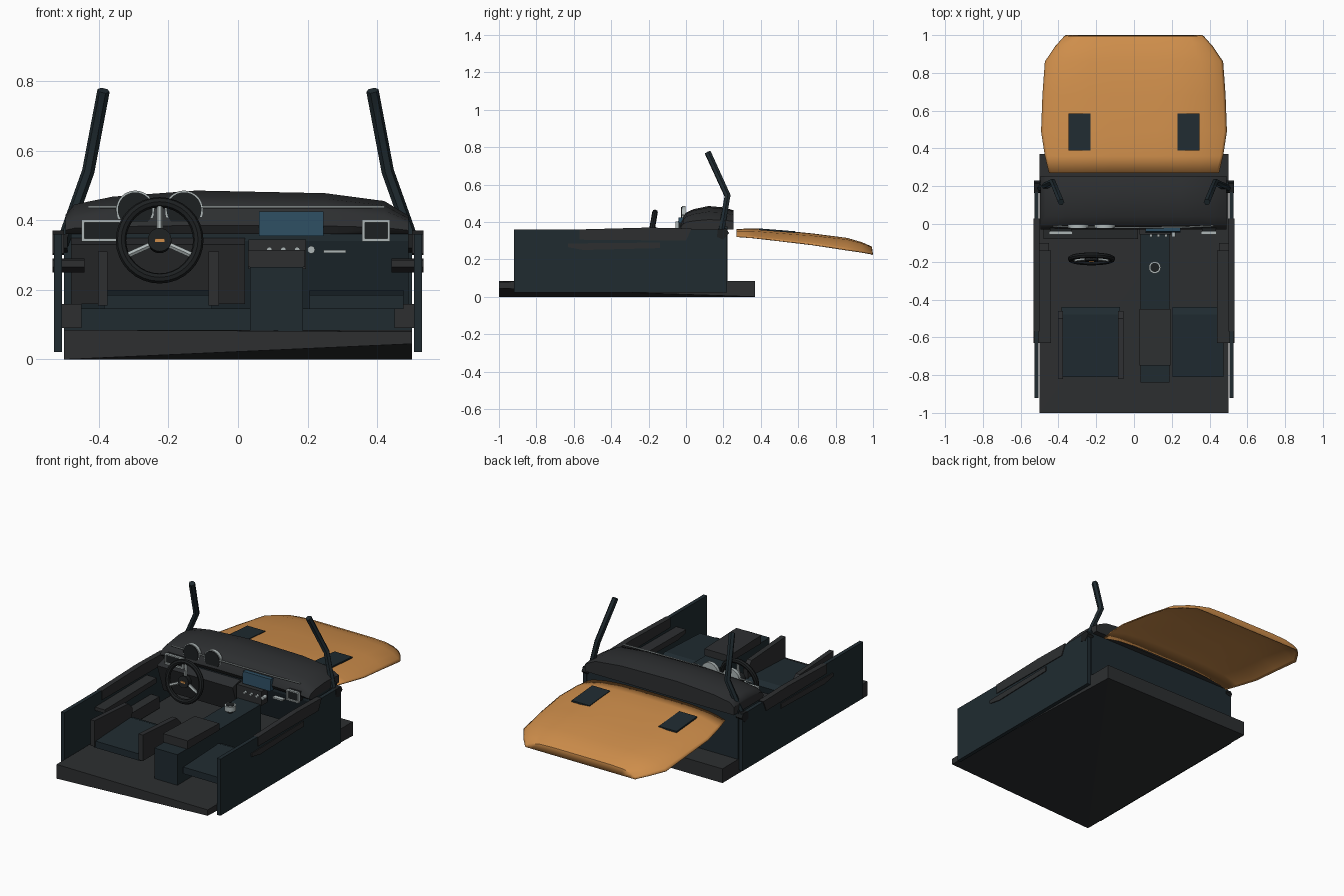
import bpy, math
from mathutils import Vector

if "Cube" in bpy.data.objects:
    bpy.data.objects.remove(bpy.data.objects["Cube"])


def material(name, r, g, b):
    m = bpy.data.materials.new(name)
    m.diffuse_color = (r, g, b, 1)
    m.use_nodes = True
    m.node_tree.nodes["Principled BSDF"].inputs["Base Color"].default_value = m.diffuse_color
    return m


GRAY = material("charcoal", .026, .028, .03)
SLATE = material("slate", .014, .024, .03)
BLACK = material("black", .012, .014, .015)
SILVER = material("silver", .42, .47, .47)
ORANGE = material("orange", .62, .27, .07)
BLUE = material("screen_blue", .026, .075, .12)


def mesh(name, verts, faces, mat, smooth=None):
    me = bpy.data.meshes.new(name)
    me.from_pydata([tuple(v) for v in verts], [], faces)
    ob = bpy.data.objects.new(name, me)
    bpy.context.collection.objects.link(ob)
    me.materials.append(mat)
    if smooth:
        finish(ob, smooth)
    return ob


def finish(ob, angle=40):
    bpy.ops.object.select_all(action='DESELECT')
    ob.select_set(True)
    bpy.context.view_layer.objects.active = ob
    bpy.ops.object.shade_smooth_by_angle(angle=math.radians(angle))


def prism(name, profile, x0, x1, mat):
    """Extrude a (y, z) profile along x."""
    n = len(profile)
    v = [(x, y, z) for x in (x0, x1) for y, z in profile]
    f = [tuple(range(n))[::-1], tuple(range(n, 2 * n))]
    f += [(i, (i + 1) % n, n + (i + 1) % n, n + i) for i in range(n)]
    if x1 < x0:
        f = [q[::-1] for q in f]
    return mesh(name, v, f, mat)


def box(name, x, y, z, mat):
    return prism(name, [(y[0], z[0]), (y[1], z[0]), (y[1], z[1]), (y[0], z[1])], x[0], x[1], mat)


def tube(name, pts, r, mat, cyclic=False, res=1):
    cu = bpy.data.curves.new(name, 'CURVE')
    cu.dimensions = '3D'
    cu.bevel_depth, cu.bevel_resolution, cu.use_fill_caps = r, res, True
    s = cu.splines.new('POLY')
    s.points.add(len(pts) - 1)
    for p, c in zip(s.points, pts):
        p.co = (*c, 1)
    s.use_cyclic_u = cyclic
    ob = bpy.data.objects.new(name, cu)
    bpy.context.collection.objects.link(ob)
    cu.materials.append(mat)
    bpy.ops.object.select_all(action='DESELECT')
    ob.select_set(True)
    bpy.context.view_layer.objects.active = ob
    bpy.ops.object.convert(target='MESH')
    finish(bpy.context.object)
    return bpy.context.object


def disc(name, a, b, r, mat, n=24):
    a, b = Vector(a), Vector(b)
    bpy.ops.mesh.primitive_cylinder_add(vertices=n, radius=r, depth=(b - a).length, location=(a + b) / 2)
    ob = bpy.context.object
    ob.name = name
    ob.rotation_euler = (b - a).to_track_quat('Z', 'Y').to_euler()
    ob.data.materials.append(mat)
    finish(ob)
    return ob


# floor slab, its underside folded up toward the front right corner
mesh("floor", [(-.5, -1, 0), (.5, -1, .045), (.5, .37, 0), (-.5, .37, 0),
               (-.5, -1, .085), (.5, -1, .08), (.5, .37, .085), (-.5, .37, .085)],
     [(0, 2, 1), (0, 3, 2), (4, 5, 6), (4, 6, 7), (0, 1, 5, 4), (1, 2, 6, 5), (2, 3, 7, 6), (3, 0, 4, 7)], GRAY)
box("firewall", (-.5, .5), (.195, .222), (.06, .375), SLATE)

# doors with their trim, armrests, pockets, hinges and windscreen pillars
for s, side in ((-1, "left"), (1, "right")):
    box(side + "_door", (s * .505, s * .528), (-.92, .22), (.022, .36), SLATE)
    prism(side + "_door_trim", [(-.57, .305), (0, .3), (.03, .365), (-.2, .37), (-.57, .36)],
          s * .5, s * .533, GRAY)
    prism(side + "_armrest", [(-.63, .265), (-.55, .25), (-.14, .26), (-.14, .29), (-.63, .285)],
          s * .44, s * .533, GRAY)
    box(side + "_door_pocket", (s * .45, s * .51), (-.6, -.1), (.09, .16), GRAY)
    prism(side + "_hinge", [(.165, .32), (.2, .305), (.23, .34), (.215, .365), (.17, .36)],
          s * .49, s * .53, BLACK)
    tube(side + "_pillar", [(s * .505, .185, .33), (s * .43, .222, .54), (s * .386, .116, .772)],
         .018, SLATE)

# dashboard: crowned profile lofted across the car
prof = [(-.015, .36), (-.03, .385), (-.015, .43), (0, .45), (.04, .468), (.12, .485),
        (.2, .478), (.255, .462), (.255, .36)]
stations = [(-.495, .45), (-.47, .68), (-.36, .86), (-.12, 1), (.25, .94), (.42, .76), (.49, .42)]
n = len(prof)
dv = [(x, y, .36 + (z - .36) * k) for x, k in stations for y, z in prof]
df = [(i * n + j, i * n + (j + 1) % n, (i + 1) * n + (j + 1) % n, (i + 1) * n + j)
      for i in range(len(stations) - 1) for j in range(n)]
df += [tuple(range(n))[::-1], tuple(range(len(dv) - n, len(dv)))]
mesh("dashboard", dv, df, GRAY, 45)
prism("lower_dash", [(.21, .145), (.21, .37), (-.005, .37), (-.005, .34), (.06, .145)], -.48, .49, SLATE)
prism("knee_panel", [(-.02, .16), (.03, .16), (0, .35), (-.08, .33)], -.48, .02, GRAY)
box("center_stack", (.03, .195), (-.055, 0), (.26, .345), GRAY)
tube("dash_trim", [(-.43, -.012, .437), (-.12, -.02, .437), (.25, -.018, .437), (.42, -.01, .437)],
     .004, SILVER)

# screen, buttons, glovebox handle
prism("screen", [(-.045, .355), (0, .355), (0, .425), (-.04, .425)], .06, .245, BLUE)
for i in range(4):
    x = .09 + .04 * i
    disc("button", (x, -.07, .315), (x, -.04, .315), .008 if i < 3 else .011, SILVER, 12)
box("glovebox_handle", (.245, .31), (-.025, 0), (.306, .315), SILVER)

# air vents, each framed by four thin bars
for x0, x1 in ((-.445, -.33), (.36, .433)):
    box("vent", (x0, x1), (-.045, 0), (.343, .398), BLACK)
    for z in (.343, .398):
        box("vent_frame", (x0 - .004, x1 + .004), (-.055, -.04), (z - .004, z + .004), SILVER)
    for x in (x0, x1):
        box("vent_frame", (x - .004, x + .004), (-.055, -.04), (.347, .394), SILVER)

# gauges
for x in (-.295, -.155):
    disc("gauge", (x, -.022, .43), (x, -.002, .43), .055, SILVER, 32)
    disc("gauge_face", (x, -.026, .43), (x, -.015, .43), .05, BLACK, 32)

# steering wheel, tilted about x
C = Vector((-.225, -.185, .342))
T = math.radians(10)


def on_wheel(r, a, depth=0):
    u = r * math.sin(a)
    return C + Vector((r * math.cos(a), u * math.sin(T) + depth * math.cos(T),
                       u * math.cos(T) - depth * math.sin(T)))


tube("steering_wheel_rim", [on_wheel(.111, math.tau * i / 32) for i in range(32)], .015, BLACK, True, 2)
for a in (90, 205, 335):
    a = math.radians(a)
    tube("steering_wheel_spoke", [on_wheel(.02, a, .005), on_wheel(.105, a)], .009, SILVER)
disc("steering_wheel_hub", on_wheel(0, 0, -.012), on_wheel(0, 0, .02), .034, BLACK)
box("hub_plate", (-.239, -.211), (-.201, -.19), (.338, .348), ORANGE)

# center console with armrest and shifter
box("console", (.035, .187), (-.84, -.05), (.065, .265), SLATE)
prism("console_armrest", [(-.75, .265), (-.45, .265), (-.45, .305), (-.75, .315)], .028, .192, GRAY)
disc("shifter_stem", (.11, -.23, .26), (.11, -.23, .29), .014, BLACK, 12)
disc("shifter_knob", (.11, -.23, .28), (.11, -.23, .31), .032, SILVER)
disc("shifter_cap", (.11, -.23, .30), (.11, -.23, .312), .024, BLACK)

# seats
cushion = [(-.81, .145), (-.45, .145), (-.44, .185), (-.48, .2), (-.81, .185)]
prism("driver_seat", cushion, -.385, -.075, SLATE)
prism("passenger_seat", cushion, .205, .475, SLATE)
bolster = [(-.82, .155), (-.47, .155), (-.46, .25), (-.5, .29), (-.82, .31)]
prism("seat_bolster_outer", bolster, -.402, -.375, GRAY)
prism("seat_bolster_inner", bolster, -.085, -.055, GRAY)

# hood: crowned shell from (y, half width, crown z, edge z) stations, with a turned-down front lip
HOOD = [(.27, .45, .362, .325), (.36, .472, .366, .318), (.49, .492, .357, .303),
        (.68, .485, .338, .28), (.86, .472, .315, .252), (.94, .418, .292, .24),
        (.994, .37, .268, .23), (1, .362, .226, .226)]
COLS = [-1, -.97, -.9, -.75, -.5, -.25, 0, .25, .5, .75, .9, .97, 1]


def hood_point(y, u):
    for p, q in zip(HOOD, HOOD[1:]):
        if y <= q[0]:
            break
    t = (y - p[0]) / (q[0] - p[0])
    w, top, edge = (p[k] + (q[k] - p[k]) * t for k in (1, 2, 3))
    return Vector((u * w, y, edge + (top - edge) * (1 - abs(u) ** (4 + 8 * max(0, y - .5)))))


m = len(COLS)
hv = [hood_point(r[0], u) for r in HOOD for u in COLS]
hf = [(i * m + j, i * m + j + 1, (i + 1) * m + j + 1, (i + 1) * m + j)
      for i in range(len(HOOD) - 1) for j in range(m - 1)]
hood = mesh("hood", hv, hf, ORANGE, 50)
sol = hood.modifiers.new("thickness", 'SOLIDIFY')
sol.thickness, sol.offset = .006, -1

# hood vents laid on the shell
for s in (-1, 1):
    a, b = hood_point(.39, .58).z, hood_point(.585, .58).z
    prism("hood_vent", [(.39, a - .002), (.585, b - .002), (.585, b + .007), (.39, a + .007)],
          s * .229, s * .347, SLATE)
